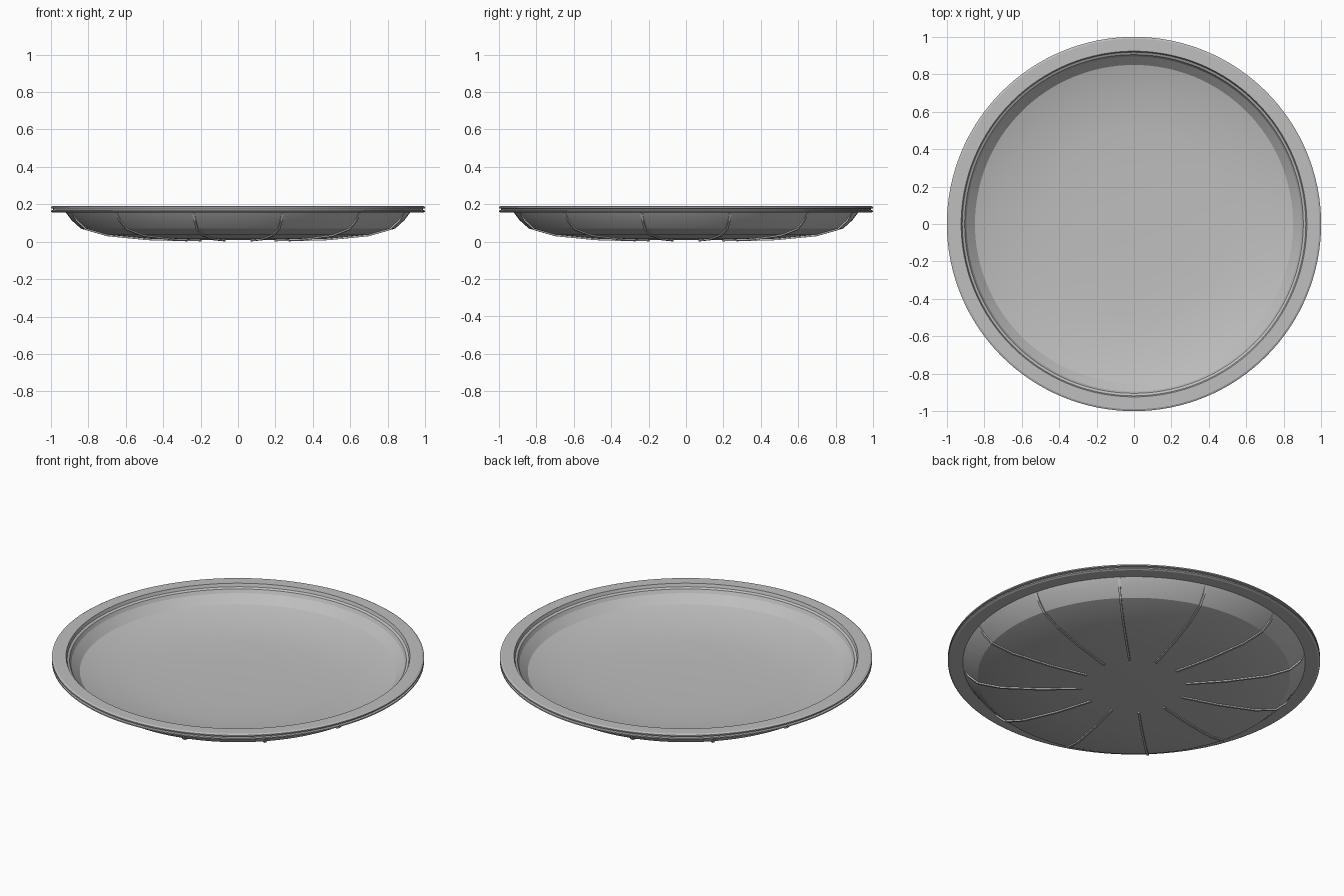
import bpy, bmesh, math
from mathutils import Vector

cube = bpy.data.objects.get("Cube")
if cube:
    bpy.data.objects.remove(cube)

grey = bpy.data.materials.new("light grey plastic")
grey.use_nodes = True
colour = (0.52, 0.52, 0.52, 1)
grey.diffuse_color = colour
grey.node_tree.nodes["Principled BSDF"].inputs["Base Color"].default_value = colour

# Underside curve, from the centre to the rim (radius, height)
UNDERSIDE = [(0, 0.008), (0.28, 0.01), (0.5, 0.016), (0.72, 0.037),
             (0.84, 0.07), (0.89, 0.115), (0.92, 0.155)]
# Rim with two beads and a groove between them
RIM = [(0.99, 0.155), (1, 0.16), (1, 0.167), (0.988, 0.169),
       (0.988, 0.176), (1, 0.178), (1, 0.185), (0.99, 0.19)]
# Inside of the dish, from the lip down to the centre
INSIDE = [(0.924, 0.19), (0.918, 0.172), (0.905, 0.165), (0.895, 0.145),
          (0.85, 0.1), (0.72, 0.063), (0.5, 0.042), (0.28, 0.036), (0, 0.034)]


def finish(bm, name):
    bmesh.ops.recalc_face_normals(bm, faces=bm.faces)
    mesh = bpy.data.meshes.new(name)
    bm.to_mesh(mesh)
    bm.free()
    mesh.materials.append(grey)
    obj = bpy.data.objects.new(name, mesh)
    bpy.context.collection.objects.link(obj)
    return obj


def lathe(profile, name, steps=128):
    bm = bmesh.new()
    verts = [bm.verts.new((r, 0, z)) for r, z in profile]
    edges = [bm.edges.new(pair) for pair in zip(verts, verts[1:])]
    bmesh.ops.spin(bm, geom=verts + edges, cent=(0, 0, 0), axis=(0, 0, 1),
                   angle=math.tau, steps=steps)
    bmesh.ops.remove_doubles(bm, verts=bm.verts, dist=0.0001)
    obj = finish(bm, name)
    bpy.ops.object.select_all(action="DESELECT")
    obj.select_set(True)
    bpy.context.view_layer.objects.active = obj
    bpy.ops.object.shade_smooth_by_angle(angle=math.radians(12))


def rib(angle, name, half_width=0.006, depth=0.008):
    # Thin fin that follows the underside and sinks slightly into it
    out = Vector((math.cos(angle), math.sin(angle), 0))
    side = Vector((-out.y, out.x, 0)) * half_width
    path = UNDERSIDE[1:]
    bm = bmesh.new()
    rings = []
    for i, (r, z) in enumerate(path):
        r0, z0 = path[max(i - 1, 0)]
        r1, z1 = path[min(i + 1, len(path) - 1)]
        normal = (out * (z1 - z0) + Vector((0, 0, r0 - r1))).normalized()
        point = out * r + Vector((0, 0, z))
        low = point + normal * (0.001 if i == len(path) - 1 else depth)
        high = point - normal * 0.005
        rings.append([bm.verts.new(v) for v in
                      (high - side, high + side, low + side, low - side)])
    for a, b in zip(rings, rings[1:]):
        for k in range(4):
            n = (k + 1) % 4
            bm.faces.new((a[k], a[n], b[n], b[k]))
    bm.faces.new(rings[0])
    bm.faces.new(rings[-1])
    finish(bm, name)


lathe(UNDERSIDE + RIM + INSIDE, "dish")
for i in range(12):
    rib(math.radians(15 + 30 * i), f"underside_rib_{i + 1}")
